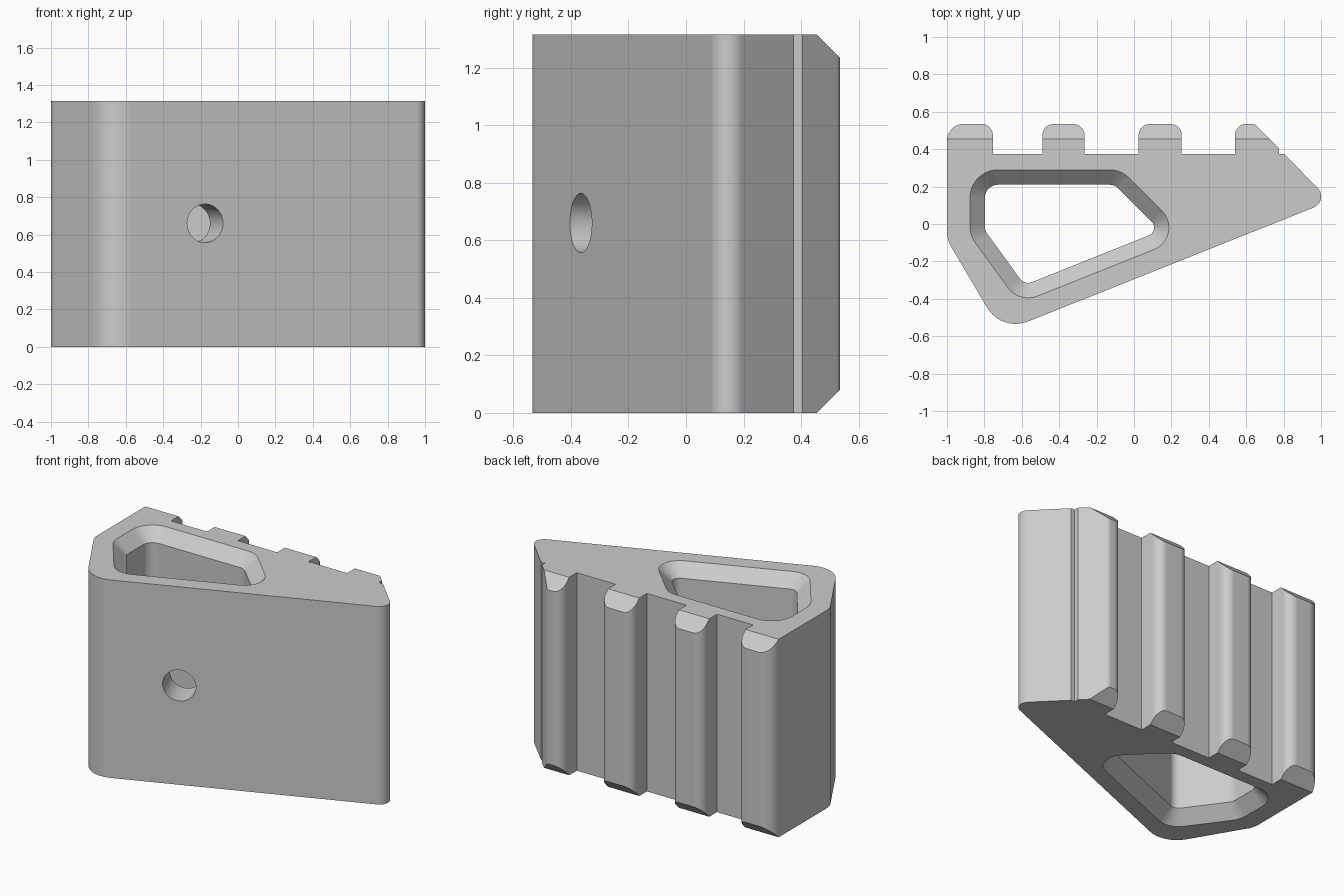
import bpy
import bmesh
from math import sin, radians, atan2
from mathutils import Vector, Matrix

HEIGHT = 1.315
CHAMFER = 0.08
OVER = 0.02  # how far cutters reach past the surface

cube = bpy.data.objects.get("Cube")
if cube:
    bpy.data.objects.remove(cube, do_unlink=True)

grey = bpy.data.materials.new("light grey")
grey.use_nodes = True
grey.diffuse_color = (0.6, 0.6, 0.6, 1)
grey.node_tree.nodes["Principled BSDF"].inputs["Base Color"].default_value = grey.diffuse_color


def rounded(corners, inset=0.0, steps=10):
    """Counterclockwise (x, y, radius) corners to a rounded outline, optionally inset."""
    outline = []
    for i, (x, y, r) in enumerate(corners):
        p = Vector((x, y))
        if r == 0:
            outline.append(p)
            continue
        before = (Vector(corners[i - 1][:2]) - p).normalized()
        after = (Vector(corners[(i + 1) % len(corners)][:2]) - p).normalized()
        centre = p + (before + after).normalized() * r / sin(before.angle(after) / 2)
        start = Vector((-before.y, before.x))
        end = Vector((after.y, -after.x))
        turn = start.angle(end)
        for k in range(steps + 1):
            t = k / steps
            n = (start * sin((1 - t) * turn) + end * sin(t * turn)) / sin(turn)
            outline.append(centre + n * (r - inset))
    return outline


def new_object(name, bm):
    bmesh.ops.recalc_face_normals(bm, faces=bm.faces[:])
    mesh = bpy.data.meshes.new(name)
    bm.to_mesh(mesh)
    bm.free()
    mesh.materials.append(grey)
    obj = bpy.data.objects.new(name, mesh)
    bpy.context.collection.objects.link(obj)
    return obj


def loft(name, rings):
    """Skin a stack of equal-length rings of 3D points and cap both ends."""
    bm = bmesh.new()
    loops = [[bm.verts.new(p) for p in ring] for ring in rings]
    for low, high in zip(loops, loops[1:]):
        for i in range(len(low)):
            bm.faces.new((low[i - 1], low[i], high[i], high[i - 1]))
    bm.faces.new(loops[0])
    bm.faces.new(loops[-1])
    return new_object(name, bm)


def cut(target, cutter):
    cutter.hide_render = True
    mod = target.modifiers.new("cut", "BOOLEAN")
    mod.operation = "DIFFERENCE"
    mod.solver = "EXACT"
    mod.object = cutter
    bpy.context.view_layer.objects.active = target
    bpy.ops.object.modifier_apply(modifier=mod.name)
    bpy.data.objects.remove(cutter, do_unlink=True)


# Wedge body with a row of ribs along the back
ROOT, TIP = 0.375, 0.535
corners = [(-0.709, -0.578, 0.178), (1.051, 0.124, 0.065),
           (0.802, ROOT, 0), (0.775, ROOT, 0), (0.775, 0.405, 0),
           (0.645, TIP, 0.04), (0.54, TIP, 0.06), (0.54, ROOT, 0)]
for right, left in ((0.255, 0.025), (-0.265, -0.49)):
    corners += [(right, ROOT, 0), (right, TIP, 0.06), (left, TIP, 0.06), (left, ROOT, 0)]
corners += [(-0.755, ROOT, 0), (-0.755, TIP, 0.06), (-1, TIP, 0.09), (-1, -0.083, 0.15)]
outline = rounded(corners)
body = loft("ribbed_wedge_block", [[(p.x, p.y, z) for p in outline] for z in (0, HEIGHT)])

# Chamfered rib ends, top and bottom
for end, inward in ((0, 1), (HEIGHT, -1)):
    inner, outer = TIP - CHAMFER - OVER, TIP + OVER
    wedge = [(inner, end - inward * OVER), (outer, end - inward * OVER),
             (outer, end + inward * (CHAMFER + OVER))]
    cut(body, loft("rib_end_cutter", [[(x, y, z) for y, z in wedge] for x in (-1.1, 1.1)]))

# Through opening with chamfered mouths
opening = [(-0.613, -0.424, 0.134), (0.285, -0.065, 0.126), (-0.07, 0.29, 0.15),
           (-0.877, 0.29, 0.15), (-0.877, -0.061, 0.15)]
levels = [(-OVER, -OVER), (CHAMFER, CHAMFER),
          (HEIGHT - CHAMFER, CHAMFER), (HEIGHT + OVER, -OVER)]
cut(body, loft("opening_cutter",
               [[(p.x, p.y, z) for p in rounded(opening, inset)] for z, inset in levels]))

# Round hole through the sloping front wall, square to its face
slope = atan2(0.702, 1.76)
bm = bmesh.new()
bmesh.ops.create_cone(bm, cap_ends=True, segments=48, radius1=0.103, radius2=0.103, depth=0.6)
bm.transform(Matrix.Translation((-0.176, -0.365, 0.66))
             @ Matrix.Rotation(slope, 4, "Z") @ Matrix.Rotation(radians(90), 4, "X"))
cut(body, new_object("front_hole_cutter", bm))

# Smooth rounded corners, crisp edges, flat walls
bpy.ops.object.select_all(action="DESELECT")
body.select_set(True)
bpy.context.view_layer.objects.active = body
bpy.ops.object.shade_smooth_by_angle(angle=radians(25))
weighted = body.modifiers.new("flat_walls", "WEIGHTED_NORMAL")
weighted.keep_sharp = True
